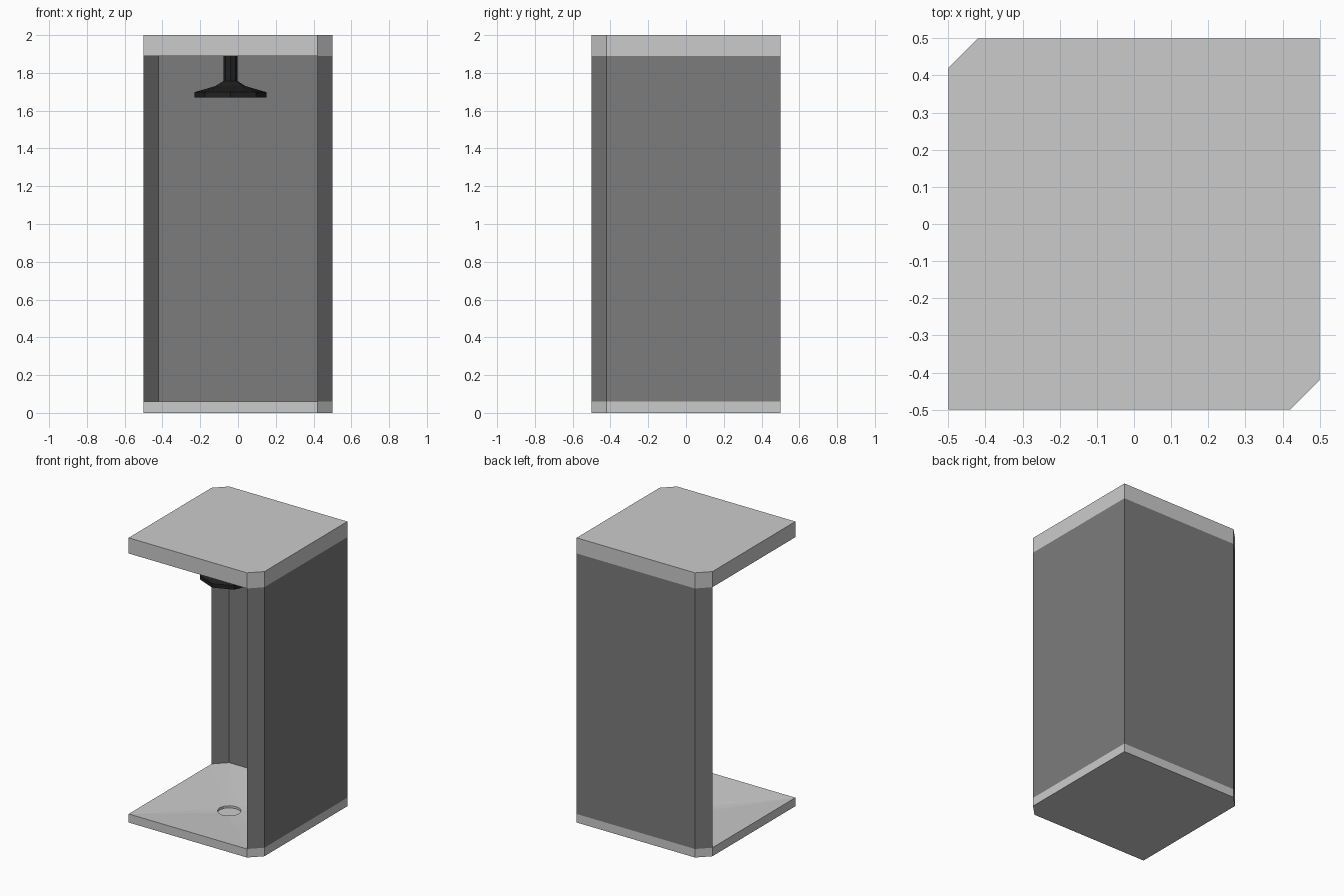
import bpy, bmesh
from math import cos, sin, pi, atan2, tau

if "Cube" in bpy.data.objects:
    bpy.data.objects.remove(bpy.data.objects["Cube"])

# Footprint: square with two clipped corners, counter-clockwise
FOOT = [(-.5, -.5), (.42, -.5), (.5, -.42), (.5, .5), (-.42, .5), (-.5, .42)]
CX = CY = -.04          # drain and shower head axis
Z_TRAY, Z_ROOF, Z_TOP = .06, 1.89, 2.0


def material(name, v):
    m = bpy.data.materials.new(name)
    m.diffuse_color = (v, v, v, 1)
    m.use_nodes = True
    m.node_tree.nodes["Principled BSDF"].inputs["Base Color"].default_value = m.diffuse_color
    return m


def finish(bm, name, mat=None):
    bmesh.ops.recalc_face_normals(bm, faces=bm.faces)
    me = bpy.data.meshes.new(name)
    bm.to_mesh(me)
    bm.free()
    ob = bpy.data.objects.new(name, me)
    bpy.context.collection.objects.link(ob)
    if mat:
        me.materials.append(mat)
    return ob


def loop(bm, pts, z):
    return [bm.verts.new((x, y, z)) for x, y in pts]


def skin(bm, a, b, closed=True):
    n = len(a)
    for i in range(n if closed else n - 1):
        j = (i + 1) % n
        bm.faces.new((a[i], a[j], b[j], b[i]))


def circle(r, n):
    return [(CX + r * cos(tau * i / n), CY + r * sin(tau * i / n)) for i in range(n)]


# Roof slab
bm = bmesh.new()
low, high = loop(bm, FOOT, Z_ROOF), loop(bm, FOOT, Z_TOP)
skin(bm, low, high)
bm.faces.new(low)
bm.faces.new(high)
finish(bm, "roof")

# Floor tray: flat bottom, top sloping to a recessed drain
bm = bmesh.new()
low, rim = loop(bm, FOOT, 0), loop(bm, FOOT, Z_TRAY)
skin(bm, low, rim)
bm.faces.new(low)
N = 12
ring, sump = loop(bm, circle(.076, N), .03), loop(bm, circle(.076, N), .015)


def nearest(i):
    def gap(k):
        x, y = FOOT[k]
        d = atan2(y - CY, x - CX) - tau * i / N
        return abs((d + pi) % tau - pi)
    return min(range(len(FOOT)), key=gap)


for i in range(N):
    j = (i + 1) % N
    c, target = nearest(i), nearest(j)
    bm.faces.new((ring[i], rim[c], ring[j]))
    while c != target:
        d = (c + 1) % len(FOOT)
        bm.faces.new((ring[j], rim[c], rim[d]))
        c = d
skin(bm, ring, sump)
bm.faces.new(sump)
finish(bm, "floor_tray")

# Thin wall sheet around the back and right sides
bm = bmesh.new()
path = FOOT[1:]
skin(bm, loop(bm, path, Z_TRAY), loop(bm, path, Z_ROOF), closed=False)
finish(bm, "wall_panels", material("dark_panel", .2))

# Shower head: eight-sided turned profile (radius, z)
bm = bmesh.new()
profile = [(.037, Z_ROOF), (.037, 1.757), (.08, 1.73), (.19, 1.698), (.19, 1.67)]
rings = [loop(bm, circle(r, 8), z) for r, z in profile]
for a, b in zip(rings, rings[1:]):
    skin(bm, a, b)
bm.faces.new(rings[0])
bm.faces.new(rings[-1])
finish(bm, "shower_head", material("black_fitting", .015))
